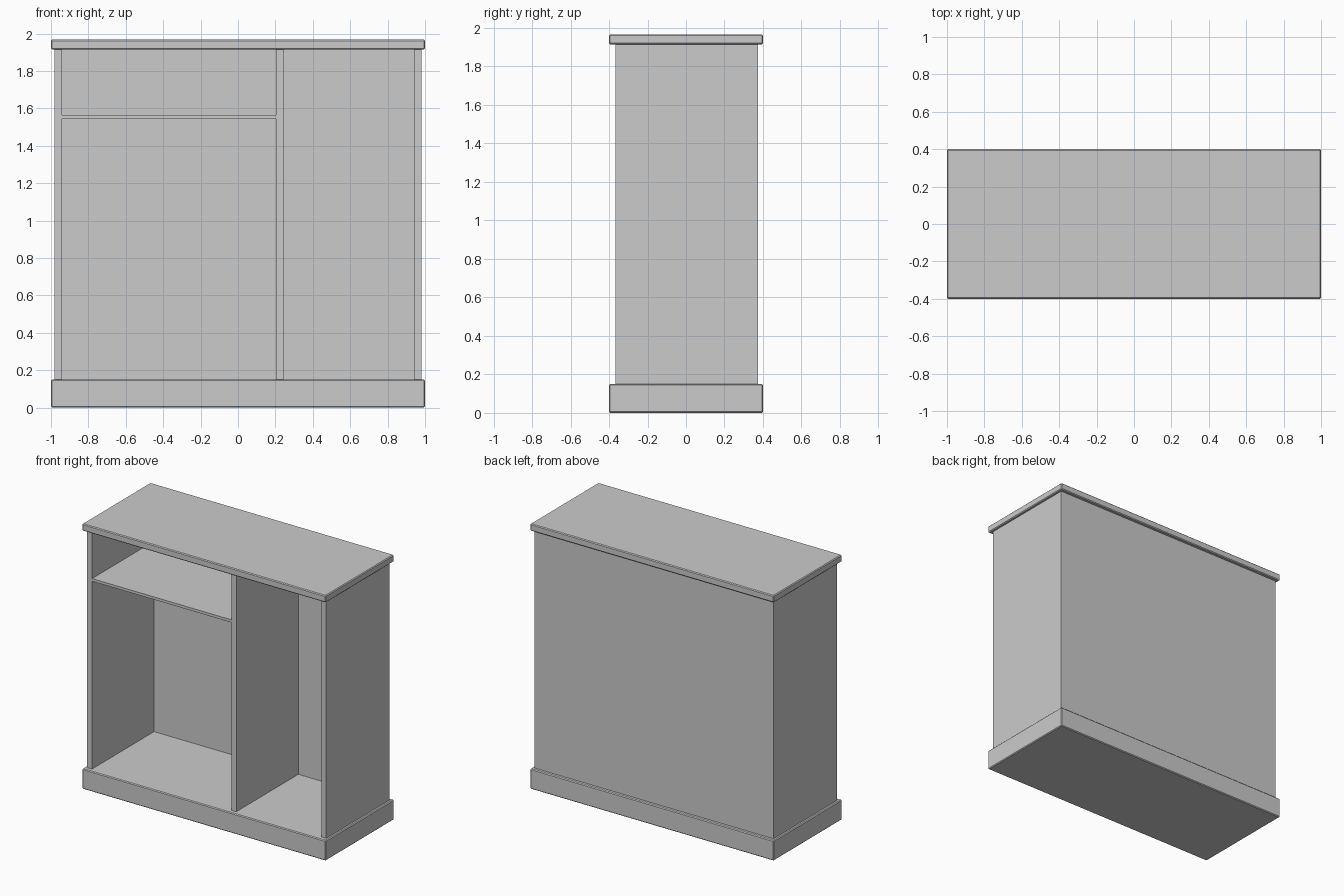
import bpy

if "Cube" in bpy.data.objects:
    bpy.data.objects.remove(bpy.data.objects["Cube"])

FRONT, BACK = -0.367, 0.375      # carcass depth
BACK_IN = 0.36                   # inner face of the back panel
FLOOR, CEIL = 0.15, 1.915        # carcass height


def box(name, x, y, z, bevel=0.0):
    """Box spanning the (min, max) ranges, optionally with a tiny edge bevel."""
    bpy.ops.mesh.primitive_cube_add(size=1, location=[sum(r) / 2 for r in (x, y, z)])
    ob = bpy.context.object
    ob.name = name
    ob.scale = [r[1] - r[0] for r in (x, y, z)]
    bpy.ops.object.transform_apply(location=False, rotation=False, scale=True)
    if bevel:
        mod = ob.modifiers.new("edge_bevel", 'BEVEL')
        mod.width = bevel
        mod.segments = 1
    return ob


# Plinth and top board overhang the carcass
box("plinth", (-1, 1), (-0.4, 0.4), (0, FLOOR), 0.006)
box("top_board", (-1, 1), (-0.4, 0.4), (CEIL, 1.967), 0.006)

# Side panels
for side, name in ((-1, "left_panel"), (1, "right_panel")):
    box(name, sorted((side * 0.941, side * 0.981)), (FRONT, BACK_IN), (FLOOR, CEIL))

# Back panel
box("back_panel", (-0.981, 0.981), (BACK_IN, BACK), (FLOOR, CEIL))

# Divider and upper shelf
box("divider", (0.203, 0.243), (FRONT, BACK_IN), (FLOOR, CEIL))
box("shelf", (-0.941, 0.203), (FRONT, BACK_IN), (1.543, 1.563))
